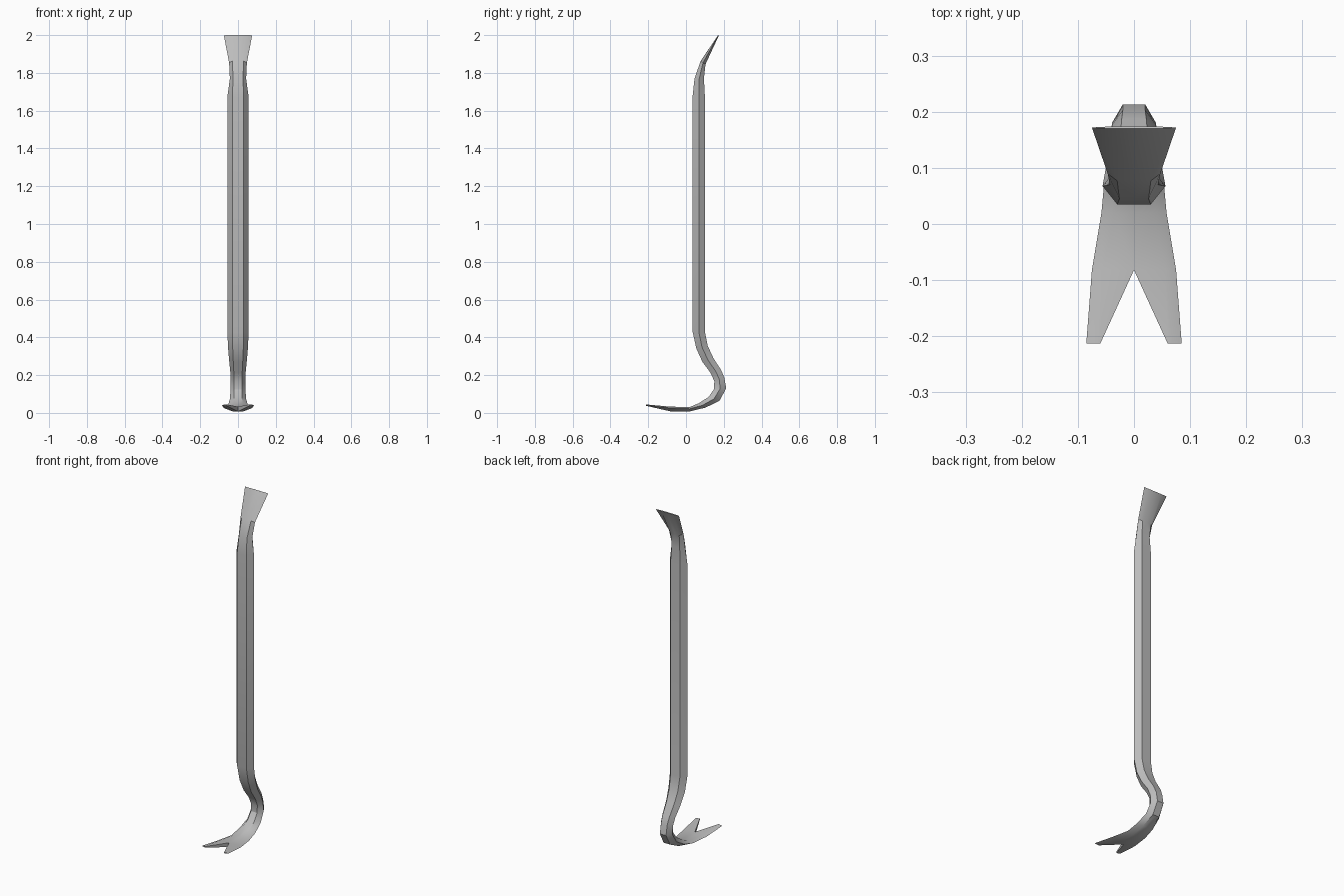
import bpy, bmesh
from mathutils import Vector

if "Cube" in bpy.data.objects:
    bpy.data.objects.remove(bpy.data.objects["Cube"])

# Sections along the bar: inner edge (y, z), outer edge (y, z),
# inner flat half width, side half width, outer flat half width, centre x, side position
S = [
    ((-.213, .045), (-.213, .038), .067, .085, .067, .060, .5),   # claw tips
    ((-.082, .033), (-.082, .008), .056, .075, .028, .0, .30),    # notch root
    ((.020, .031), (.020, .008), .034, .058, .026, .0, .40),
    ((.070, .052), (.103, .028), .024, .052, .024, .0, .5),
    ((.120, .085), (.177, .064), .021, .043, .021, .0, .5),
    ((.148, .125), (.213, .130), .020, .039, .020, .0, .5),
    ((.150, .168), (.203, .185), .020, .039, .020, .0, .5),
    ((.130, .212), (.187, .225), .022, .041, .022, .0, .5),
    ((.087, .270), (.145, .290), .025, .047, .025, .0, .5),
    ((.055, .340), (.115, .355), .028, .053, .028, .0, .5),
    ((.035, .430), (.100, .430), .030, .056, .030, .0, .5),       # straight shaft
    ((.035, 1.675), (.100, 1.675), .030, .056, .030, .0, .5),
    ((.045, 1.770), (.095, 1.770), .026, .043, .026, .0, .5),     # neck
    ((.077, 1.862), (.103, 1.845), .030, .047, .028, .0, .5),
    ((.170, 2.00), (.174, 1.998), .040, .075, .040, .0, .5),      # chisel edge
]

bm = bmesh.new()
rings = []
for a, b, wi, ws, wo, cx, t in S:
    a, b = Vector((0, *a)), Vector((0, *b))
    pts = [(cx, a), (wi, a), (ws, a.lerp(b, t)), (wo, b), (cx, b)]
    rings.append([bm.verts.new((x, p.y, p.z)) for x, p in pts])

# Skin of the right half
for r, q in zip(rings, rings[1:]):
    for i in range(4):
        bm.faces.new((r[i], r[i + 1], q[i + 1], q[i]))
# Notch wall and end caps
bm.faces.new((rings[0][4], rings[0][0], rings[1][0], rings[1][4]))
bm.faces.new(rings[0][::-1])
bm.faces.new(rings[-1])
bmesh.ops.recalc_face_normals(bm, faces=bm.faces)

# The half is open at the centre plane, so check the facing on the shaft
bm.faces.ensure_lookup_table()
shaft = max(bm.faces, key=lambda f: f.calc_area())
if shaft.normal.dot(shaft.calc_center_median() - Vector((0, .0675, 1.05))) < 0:
    bmesh.ops.reverse_faces(bm, faces=bm.faces)

mesh = bpy.data.meshes.new("pry_bar")
bm.to_mesh(mesh)
bm.free()
bar = bpy.data.objects.new("pry_bar", mesh)
bpy.context.collection.objects.link(bar)

# Steel
steel = bpy.data.materials.new("grey steel")
steel.diffuse_color = (.5, .5, .5, 1)
steel.use_nodes = True
steel.node_tree.nodes["Principled BSDF"].inputs["Base Color"].default_value = steel.diffuse_color
mesh.materials.append(steel)

# Left half
bpy.context.view_layer.objects.active = bar
bar.select_set(True)
mirror = bar.modifiers.new("mirror", 'MIRROR')
mirror.use_clip = True
mirror.merge_threshold = .0005
bpy.ops.object.modifier_apply(modifier="mirror")
bpy.ops.object.shade_smooth_by_angle(angle=.55)
